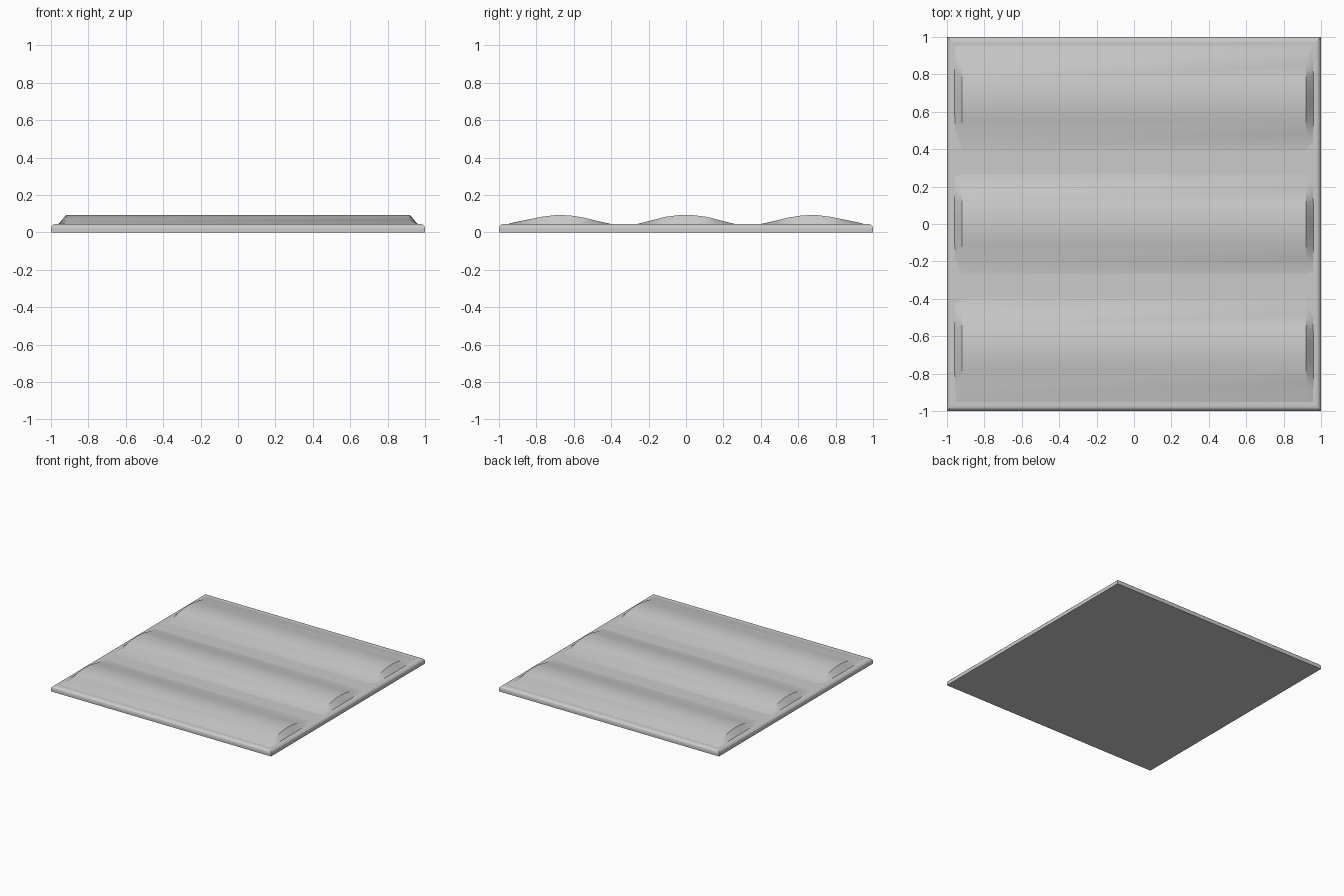
import bpy, bmesh

if "Cube" in bpy.data.objects:
    bpy.data.objects.remove(bpy.data.objects["Cube"])


def add_object(name, bm):
    bmesh.ops.recalc_face_normals(bm, faces=bm.faces)
    mesh = bpy.data.meshes.new(name)
    bm.to_mesh(mesh)
    bm.free()
    obj = bpy.data.objects.new(name, mesh)
    bpy.context.collection.objects.link(obj)
    return obj


# Base slab with rounded upper rim
BASE = 0.045
bm = bmesh.new()
bmesh.ops.create_cube(bm, size=1)
for v in bm.verts:
    v.co = (v.co.x * 2, v.co.y * 2, (v.co.z + 0.5) * BASE)
rim = [e for e in bm.edges if all(v.co.z > BASE / 2 for v in e.verts)]
bmesh.ops.bevel(bm, geom=rim, offset=0.025, segments=3, profile=0.5, affect='EDGES')
add_object("base_slab", bm)

# Rippled top: heights from the centre outwards, mirrored across y
half = [0.092, 0.083, 0.064, 0.0455, 0.042, 0.0455, 0.062,
        0.080, 0.091, 0.092, 0.083, 0.068, 0.053]
heights = half[::-1] + half
EDGE, FOOT, n = 0.92, 0.962, len(heights)
ys = [-EDGE + 2 * EDGE * i / (n - 1) for i in range(n)]

bm = bmesh.new()
left = [bm.verts.new((-EDGE, y, z)) for y, z in zip(ys, heights)]
right = [bm.verts.new((EDGE, y, z)) for y, z in zip(ys, heights)]
for i in range(n - 1):
    bm.faces.new((left[i], right[i], right[i + 1], left[i + 1]))

# Sloping skirt around the ripples, sinking into the slab
loop = left + right[::-1]
s = FOOT / EDGE
skirt = [bm.verts.new((v.co.x * s, v.co.y * s, 0.042)) for v in loop]
for i in range(len(loop)):
    j = (i + 1) % len(loop)
    bm.faces.new((loop[i], loop[j], skirt[j], skirt[i]))
ripples = add_object("rippled_top", bm)

# Soft shading along the ripples
bpy.context.view_layer.objects.active = ripples
ripples.select_set(True)
bpy.ops.object.shade_smooth_by_angle(angle=0.5)
